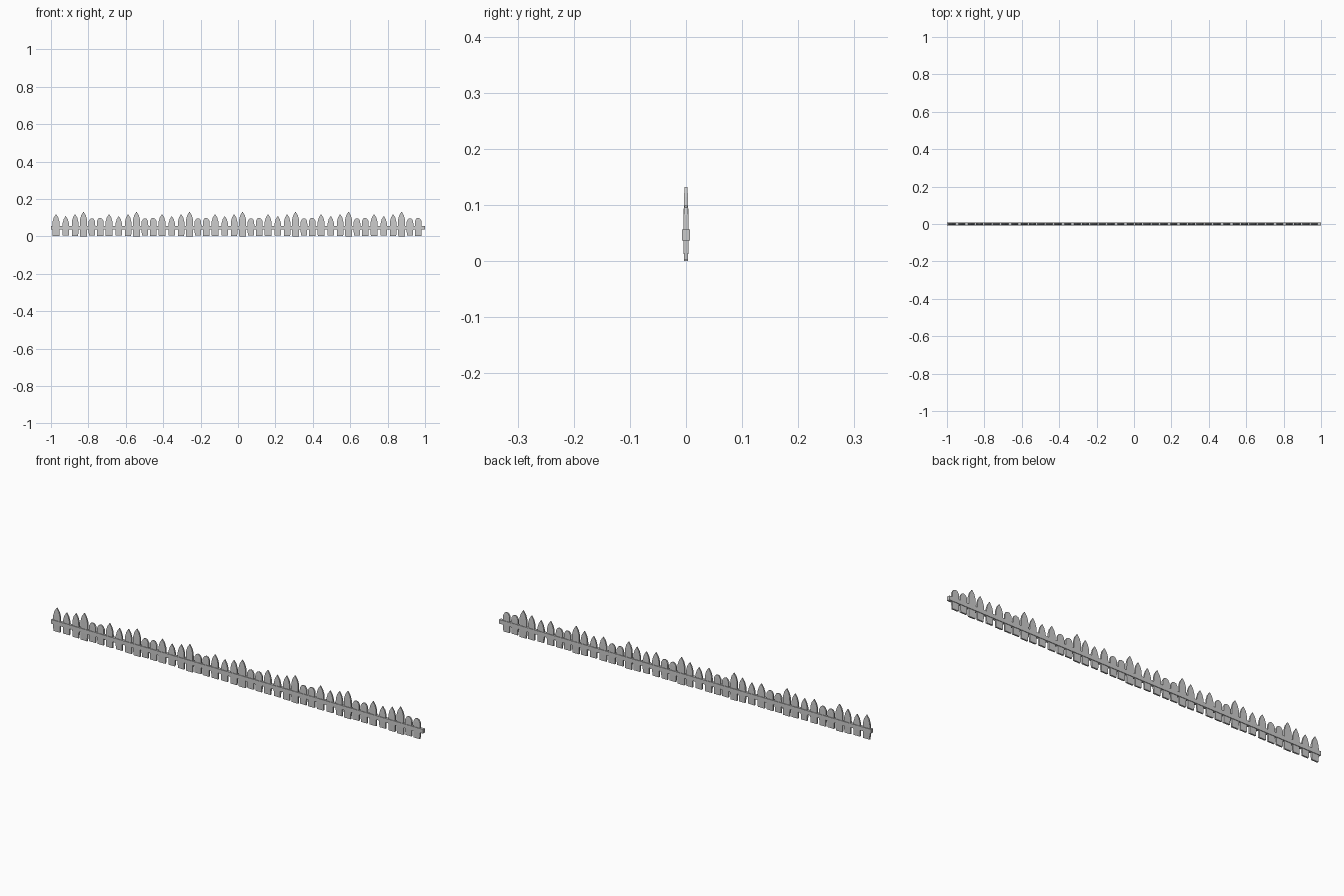
import bpy, bmesh

if "Cube" in bpy.data.objects:
    bpy.data.objects.remove(bpy.data.objects["Cube"])

PITCH = 0.2834      # length of one repeating run of six pickets
RUNS = 7
T = 0.0045          # half thickness of a picket


def picket(name, x, half_w, top, pointed, base):
    # half outline: (width fraction, height, thickness fraction)
    if pointed:
        side = [(0.92, base, 0.85), (1.0, 0.045, 1.0), (0.95, top - 0.040, 0.9),
                (0.62, top - 0.018, 0.75)]
    else:
        side = [(0.92, base, 0.85), (1.0, 0.045, 1.0), (0.97, top - 0.017, 0.9),
                (0.55, top - 0.004, 0.75)]
    outline = side + [(0, top, 0.6)] + [(-w, z, t) for w, z, t in reversed(side)]
    bm = bmesh.new()
    front = [bm.verts.new((x + w * half_w, -T * t, z)) for w, z, t in outline]
    back = [bm.verts.new((x + w * half_w, T * t, z)) for w, z, t in outline]
    n = len(outline)
    # symmetric cross strips keep the faces flat
    for vs in (front, back):
        for i in range(3):
            bm.faces.new((vs[i], vs[i + 1], vs[n - 2 - i], vs[n - 1 - i]))
        bm.faces.new((vs[3], vs[4], vs[5]))
    for i in range(n):
        j = (i + 1) % n
        bm.faces.new((front[i], front[j], back[j], back[i]))
    bmesh.ops.recalc_face_normals(bm, faces=bm.faces)
    me = bpy.data.meshes.new(name)
    bm.to_mesh(me)
    bm.free()
    bpy.context.collection.objects.link(bpy.data.objects.new(name, me))


# pickets: offset in run, half width, top height, pointed, bottom height
RUN = [(0.027, 0.019, 0.119, True, 0.003),
       (0.079, 0.018, 0.109, True, 0.004),
       (0.129, 0.018, 0.119, True, 0.002),
       (0.174, 0.019, 0.132, True, 0.000),
       (0.219, 0.018, 0.097, False, 0.004),
       (0.263, 0.018, 0.099, False, 0.003)]
for r in range(RUNS):
    for k, (dx, hw, top, pointed, base) in enumerate(RUN):
        picket(f"picket_{r}_{k}", -1.0 + r * PITCH + dx, hw, top, pointed, base)

# long rail running through all pickets
bpy.ops.mesh.primitive_cube_add(size=1, location=(0, 0, 0.0465))
rail = bpy.context.object
rail.name = "rail"
rail.scale = (2.0, 0.014, 0.020)
